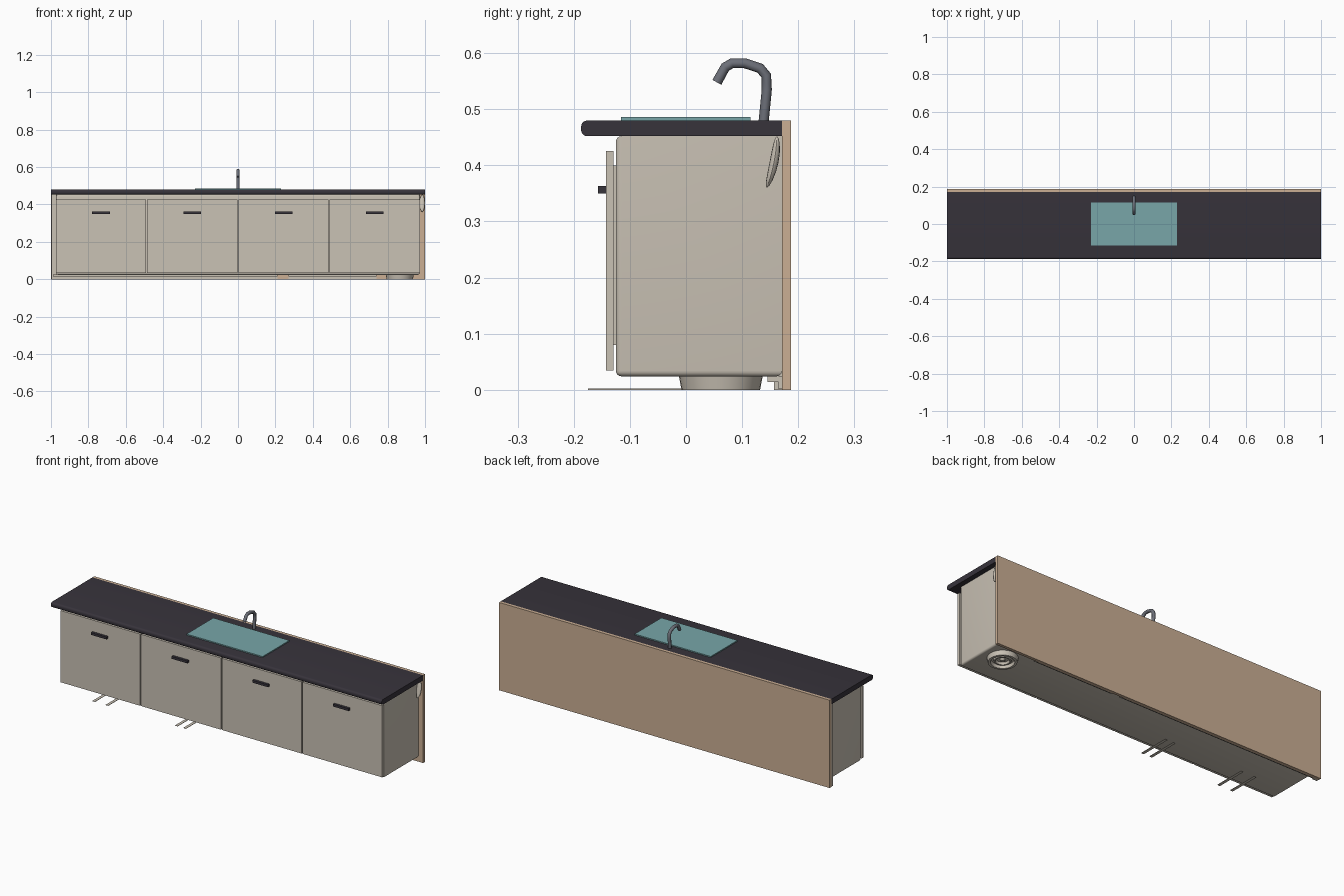
import bpy, bmesh, math
from mathutils import Vector

if "Cube" in bpy.data.objects:
    bpy.data.objects.remove(bpy.data.objects["Cube"])


def mat(name, hexcol):
    def lin(c):
        c /= 255
        return c / 12.92 if c <= 0.04045 else ((c + 0.055) / 1.055) ** 2.4
    m = bpy.data.materials.new(name)
    m.diffuse_color = (*[lin(int(hexcol[i:i + 2], 16)) for i in (0, 2, 4)], 1)
    m.use_nodes = True
    m.node_tree.nodes["Principled BSDF"].inputs["Base Color"].default_value = m.diffuse_color
    return m


CREAM = mat("cream", "CAC2B5")
DARK = mat("dark_stone", "37333B")
WOOD = mat("wood", "CBAF94")
TEAL = mat("teal", "78A6A9")
STEEL = mat("steel", "6C6F78")


def smooth(ob):
    bpy.ops.object.select_all(action='DESELECT')
    ob.select_set(True)
    bpy.context.view_layer.objects.active = ob
    bpy.ops.object.shade_smooth_by_angle(angle=math.radians(40))


def finish(name, bm, m, soft=False):
    bmesh.ops.recalc_face_normals(bm, faces=bm.faces)
    me = bpy.data.meshes.new(name)
    bm.to_mesh(me)
    bm.free()
    ob = bpy.data.objects.new(name, me)
    bpy.context.collection.objects.link(ob)
    me.materials.append(m)
    if soft:
        smooth(ob)
    return ob


def box(name, x, y, z, m, bevel=0, pick=lambda e: True):
    """Box from (min, max) ranges; pick chooses which edges are rounded."""
    bm = bmesh.new()
    bmesh.ops.create_cube(bm, size=1)
    for v in bm.verts:
        v.co = Vector([r[0] if c < 0 else r[1] for c, r in zip(v.co, (x, y, z))])
    if bevel:
        edges = [e for e in bm.edges if pick(e)]
        bmesh.ops.bevel(bm, geom=edges, offset=bevel, segments=4, profile=0.5, affect='EDGES')
    return finish(name, bm, m, bevel > 0)


def lathe(name, profile, centre, m, steps=32):
    """Spin an (r, z) profile around a vertical axis."""
    bm = bmesh.new()
    vs = [bm.verts.new((r, 0, z)) for r, z in profile]
    es = [bm.edges.new(p) for p in zip(vs, vs[1:])]
    bmesh.ops.spin(bm, geom=vs + es, cent=(0, 0, 0), axis=(0, 0, 1), angle=math.tau, steps=steps)
    bmesh.ops.remove_doubles(bm, verts=bm.verts, dist=1e-5)
    bmesh.ops.translate(bm, verts=bm.verts, vec=centre)
    return finish(name, bm, m, True)


# Cabinet body with softened front and bottom edges
box("cabinet_body", (-0.972, 0.972), (-0.125, 0.171), (0.024, 0.452), CREAM, 0.01,
    lambda e: all(v.co.z < 0.1 for v in e.verts) or all(v.co.y < 0 for v in e.verts))

# Worktop with rounded front lip
box("worktop", (-1, 1), (-0.187, 0.171), (0.452, 0.48), DARK, 0.011,
    lambda e: all(v.co.y < 0 for v in e.verts) and abs(e.verts[0].co.x - e.verts[1].co.x) > 1)

# Back board
box("back_board", (-1, 1), (0.171, 0.187), (0, 0.48), WOOD)

# Doors and bar handles
for i in range(4):
    cx = -0.7325 + i * 0.488
    box(f"door_{i + 1}", (cx - 0.241, cx + 0.241), (-0.143, -0.129), (0.034, 0.426), CREAM)
    box(f"handle_{i + 1}", (cx - 0.047, cx + 0.047), (-0.157, -0.143), (0.35, 0.363), DARK)
    box(f"door_mount_{i + 1}", (cx - 0.2, cx + 0.2), (-0.13, -0.124), (0.08, 0.4), CREAM)

# Sink cover
box("sink_cover", (-0.23, 0.23), (-0.116, 0.115), (0.479, 0.486), TEAL)

# Bent faucet
cu = bpy.data.curves.new("faucet", 'CURVE')
cu.dimensions = '3D'
cu.bevel_depth = 0.009
cu.bevel_resolution = 2
cu.use_fill_caps = True
path = [(0.138, 0.475), (0.144, 0.535), (0.143, 0.56), (0.132, 0.573),
        (0.105, 0.582), (0.082, 0.582), (0.07, 0.575), (0.055, 0.548)]
sp = cu.splines.new('POLY')
sp.points.add(len(path) - 1)
for p, (y, z) in zip(sp.points, path):
    p.co = (0, y, z, 1)
faucet = bpy.data.objects.new("faucet", cu)
bpy.context.collection.objects.link(faucet)
cu.materials.append(STEEL)

# Round ringed foot under the right end
lathe("round_foot", [(0.075, 0.026), (0.07, 0.0), (0.058, 0.0), (0.054, 0.016), (0.044, 0.016),
                     (0.041, 0.006), (0.034, 0.006), (0.03, 0.018), (0.012, 0.018),
                     (0.01, 0.008), (0, 0.008)], (0.865, 0.062, 0), CREAM)

# Rails along the back of the underside
for n, x in (("short", (0.27, 0.74)), ("long", (-0.99, 0.21))):
    box(f"{n}_rail", x, (0.145, 0.171), (0.014, 0.025), CREAM)
    box(f"{n}_rail_lip", x, (0.165, 0.171), (0.001, 0.014), CREAM)

# Thin floor prongs poking out in front
for i, x in enumerate((-0.75, -0.67, -0.25, -0.2)):
    box(f"floor_prong_{i + 1}", (x - 0.008, x + 0.008), (-0.175, 0.0), (0, 0.002), CREAM)

# Narrow strip on the left end, beside the back board
box("left_strip", (-0.998, -0.971), (0.157, 0.171), (0, 0.452), CREAM)

# Leaf-shaped lever on the right end
bm = bmesh.new()
bmesh.ops.create_uvsphere(bm, u_segments=12, v_segments=8, radius=1)
for v in bm.verts:
    t = v.co.z
    v.co = Vector((0.985 + 0.014 * v.co.x, 0.157 + 0.008 * v.co.y + 0.009 * t - 0.004 * t * t,
                   0.406 + 0.046 * t))
finish("side_lever", bm, CREAM, True)
